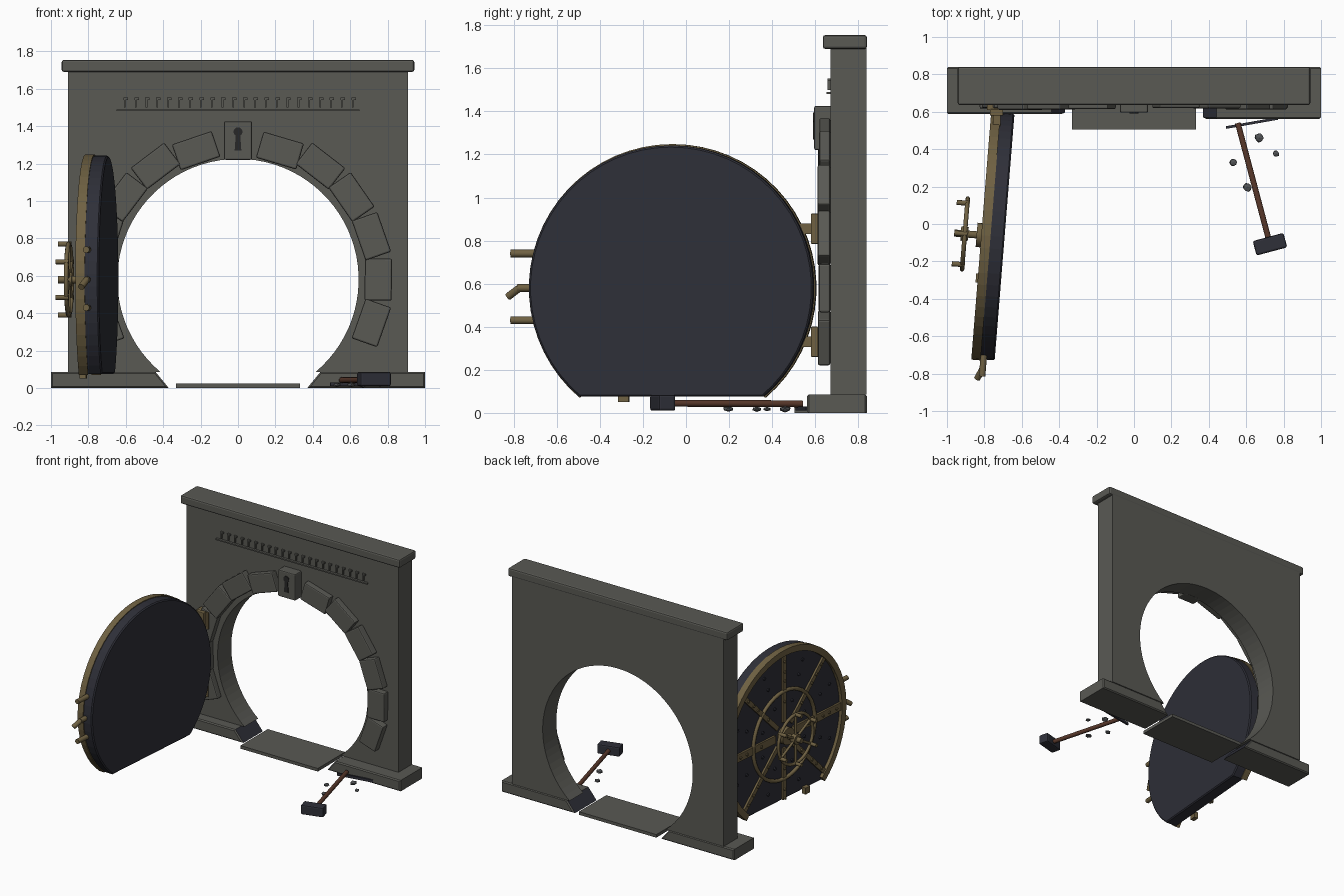
import bpy, bmesh, random
from math import sin, cos, pi, radians, asin
from mathutils import Matrix, Vector

random.seed(4)
cube = bpy.data.objects.get("Cube")
if cube:
    bpy.data.objects.remove(cube, do_unlink=True)


def material(name, r, g, b):
    m = bpy.data.materials.new(name)
    m.use_nodes = True
    m.diffuse_color = (r, g, b, 1)
    m.node_tree.nodes["Principled BSDF"].inputs["Base Color"].default_value = (r, g, b, 1)
    return m


STONE = material("grey stone", 0.1, 0.1, 0.088)
SLATE = material("dark iron", 0.028, 0.029, 0.04)
BRASS = material("aged brass", 0.16, 0.12, 0.055)
WOOD = material("brown wood", 0.1, 0.04, 0.024)
RUBBLE = material("rubble grey", 0.085, 0.09, 0.095)
BLACK = material("keyhole black", 0.02, 0.02, 0.02)
I = Matrix.Identity(4)


def finish(name, bm, mat, M=I, bevel=0, smooth=False):
    if bevel:
        bmesh.ops.bevel(bm, geom=bm.edges[:], offset=bevel, segments=2,
                        profile=0.5, affect='EDGES', clamp_overlap=True)
    bmesh.ops.recalc_face_normals(bm, faces=bm.faces[:])
    for f in bm.faces:
        f.smooth = smooth and len(f.verts) == 4
    me = bpy.data.meshes.new(name)
    bm.to_mesh(me)
    bm.free()
    me.materials.append(mat)
    ob = bpy.data.objects.new(name, me)
    ob.matrix_world = M
    bpy.context.collection.objects.link(ob)
    return ob


def box(name, size, loc, mat, M=I, rot=I, bevel=0):
    bm = bmesh.new()
    bmesh.ops.create_cube(bm, size=1)
    bmesh.ops.scale(bm, vec=size, verts=bm.verts)
    return finish(name, bm, mat, M @ Matrix.Translation(loc) @ rot, bevel)


def rod(name, p0, p1, r, mat, M=I, sides=10):
    p0, p1 = Vector(p0), Vector(p1)
    bm = bmesh.new()
    bmesh.ops.create_cone(bm, cap_ends=True, segments=sides, radius1=r, radius2=r,
                          depth=(p1 - p0).length)
    turn = (p1 - p0).to_track_quat('Z', 'Y').to_matrix().to_4x4()
    return finish(name, bm, mat, M @ Matrix.Translation((p0 + p1) / 2) @ turn, 0, True)


def prism(name, pts, lo, hi, mat, axis='y', M=I, bevel=0):
    """Extrude a closed outline, drawn in x-z or y-z, along the other axis."""
    bm = bmesh.new()
    at = (lambda a, b, d: (a, d, b)) if axis == 'y' else (lambda a, b, d: (d, a, b))
    face = bm.faces.new([bm.verts.new(at(a, b, lo)) for a, b in pts])
    ext = bmesh.ops.extrude_face_region(bm, geom=[face])
    verts = [v for v in ext['geom'] if isinstance(v, bmesh.types.BMVert)]
    bmesh.ops.translate(bm, verts=verts, vec=at(0, 0, hi - lo))
    if bevel:
        caps = [e for e in bm.edges if len({round(v.co['xyz'.index(axis)], 4) for v in e.verts}) == 1]
        bmesh.ops.bevel(bm, geom=caps, offset=bevel, segments=1, affect='EDGES')
    return finish(name, bm, mat, M)


def arc(r, a0, a1, n, cz=0.0):
    """Points from a0 to a1, measured from straight up."""
    return [(r * sin(a0 + (a1 - a0) * i / n), cz + r * cos(a0 + (a1 - a0) * i / n))
            for i in range(n + 1)]


def torus(name, R, r, mat, M):
    bpy.ops.mesh.primitive_torus_add(major_radius=R, minor_radius=r,
                                     major_segments=40, minor_segments=8)
    ob = bpy.context.object
    ob.name = name
    ob.matrix_world = M @ Matrix.Rotation(pi / 2, 4, 'Y')
    ob.data.materials.append(mat)
    bpy.ops.object.shade_smooth()


# Wall with round opening
CZ, RO, FOOT = 0.58, 0.645, 0.085
end = pi - asin((0.645 ** 2 - (CZ - FOOT) ** 2) ** 0.5 / RO)
opening = arc(RO, -end, end, 64, CZ)
prism("wall", [(-0.91, FOOT), (-0.91, 1.7), (0.91, 1.7), (0.91, FOOT)] + opening[::-1],
      0.67, 0.838, STONE)
box("wall_cap", (1.885, 0.205, 0.065), (0, 0.738, 1.722), STONE, bevel=0.012)

# Plinths, with dark inner ends, and threshold
for side, front in ((-1, 0.588), (1, 0.562)):
    pts = [(side * x, z) for x, z in ((0.37, 0), (0.44, FOOT), (1, FOOT), (1, 0))]
    ob = prism("plinth", pts, front, 0.84, STONE, bevel=0.008)
    ob.data.materials.append(SLATE)
    for p in ob.data.polygons:
        if p.normal.x * side < -0.6 and p.area > 0.01:
            p.material_index = 1
box("threshold", (0.665, 0.335, 0.024), (0, 0.672, 0.012), STONE)

# Arch stones and keystone
for k in range(-6, 7):
    if k:
        a = radians(18 * k)
        d = 0.055 + random.uniform(-0.006, 0.006)
        r = 0.725 if abs(k) == 1 else 0.75
        box("arch_stone", (0.225, d, 0.145), (r * sin(a), 0.67 - d / 2, CZ + r * cos(a)), STONE,
            rot=Matrix.Rotation(a + radians(random.uniform(-2, 2)), 4, 'Y'), bevel=0.009)
box("keystone", (0.15, 0.09, 0.205), (0, 0.64, 1.323), STONE, bevel=0.008)
hole = arc(0.024, -2.6, 2.6, 14, 1.37)
prism("keyhole", hole + [(0.018, 1.27), (-0.018, 1.27)], 0.590, 0.597, BLACK)

# Row of small carved keys above a ledge
box("ledge", (1.3, 0.02, 0.01), (0, 0.662, 1.485), STONE)
for i in range(22):
    x = -0.605 + i * 0.058
    box("key_shaft", (0.009, 0.014, 0.045), (x, 0.664, 1.522), STONE)
    box("key_bow", (0.024, 0.014, 0.012), (x + 0.005, 0.664, 1.546), STONE)

# Round door, swung open
D = Matrix.Translation((-0.692, -0.07, CZ)) @ Matrix.Rotation(radians(-4.6), 4, 'Z')
cut = pi - asin(0.43 / 0.665)
prism("door_slab", arc(0.662, -cut, cut, 48), -0.1, 0, SLATE, 'x', D, 0.008)
prism("door_rim", arc(0.668, -cut, cut, 48) + arc(0.62, cut, -cut, 48),
      -0.125, -0.075, BRASS, 'x', D)
torus("door_band", 0.34, 0.014, BRASS, D @ Matrix.Translation((-0.108, 0, 0)))

# Straps and rivets
for i in range(8):
    T = D @ Matrix.Rotation(i * pi / 4, 4, 'X')
    top = 0.5 if i == 4 else 0.63
    wide = 0.06 if i in (2, 6) else 0.036
    box("door_strap", (0.018, wide, top - 0.1), (-0.106, 0, (top + 0.1) / 2), BRASS, T)
    for z in (0.26, 0.42, 0.49, 0.57):
        if z < top:
            rod("rivet", (-0.113, 0, z), (-0.124, 0, z), 0.011, BRASS, T, 6)
    S = T @ Matrix.Rotation(pi / 8, 4, 'X')
    for z in (0.25, 0.44, 0.55):
        if z < 0.5 or i not in (3, 4):
            rod("iron_rivet", (-0.098, 0, z), (-0.11, 0, z), 0.012, SLATE, S, 6)
box("door_latch", (0.035, 0.05, 0.05), (-0.118, -0.23, -0.505), BRASS, D)

# Hand wheel
rod("wheel_shaft", (-0.1, 0, 0), (-0.27, 0, 0), 0.02, BRASS, D)
rod("wheel_boss", (-0.1, 0, 0), (-0.15, 0, 0), 0.065, BRASS, D, 20)
rod("wheel_hub", (-0.195, 0, 0), (-0.235, 0, 0), 0.038, BRASS, D, 16)
torus("wheel_ring", 0.19, 0.012, BRASS, D @ Matrix.Translation((-0.213, 0, 0)))
for i in range(6):
    T = D @ Matrix.Rotation(i * pi / 3, 4, 'X')
    rod("wheel_spoke", (-0.213, 0, 0), (-0.213, 0, 0.19), 0.01, BRASS, T, 8)
    rod("wheel_handle", (-0.2, 0, 0.19), (-0.27, 0, 0.19), 0.014, BRASS, T, 8)

# Locking bolts, the middle one bent
for z in (-0.15, 0.16):
    rod("bolt", (-0.06, -0.6, z), (-0.06, -0.752, z), 0.018, BRASS, D)
rod("bent_bolt", (-0.06, -0.6, 0), (-0.06, -0.72, 0), 0.018, BRASS, D)
rod("bent_bolt_tip", (-0.06, -0.71, 0), (-0.085, -0.765, -0.04), 0.018, BRASS, D)

# Hinges
for z in (0.33, 0.855):
    box("hinge_block", (0.07, 0.035, 0.14), (-0.735, 0.597, z), BRASS, bevel=0.004)
    box("hinge_mount", (0.1, 0.06, 0.13), (-0.735, 0.64, z), BRASS)
    box("hinge_arm", (0.04, 0.11, 0.05), (-0.735, 0.55, z), BRASS)

# Sledgehammer and iron shard
rod("hammer_handle", (0.555, 0.54, 0.042), (0.725, -0.1, 0.045), 0.016, WOOD)
box("hammer_head", (0.17, 0.08, 0.074), (0.727, -0.108, 0.047), SLATE,
    rot=Matrix.Rotation(radians(15), 4, 'Z'), bevel=0.01)
box("iron_shard", (0.28, 0.014, 0.02), (0.63, 0.54, 0.02), SLATE,
    rot=Matrix.Rotation(radians(10), 4, 'Z'))

# Rubble
for x, y, r in ((0.67, 0.46, 0.028), (0.53, 0.33, 0.023), (0.605, 0.197, 0.027), (0.76, 0.375, 0.02)):
    bm = bmesh.new()
    bmesh.ops.create_icosphere(bm, subdivisions=1, radius=r)
    for v in bm.verts:
        v.co *= random.uniform(0.8, 1.1)
        v.co.z *= 0.55
    finish("rubble", bm, RUBBLE, Matrix.Translation((x, y, 0.018)))
